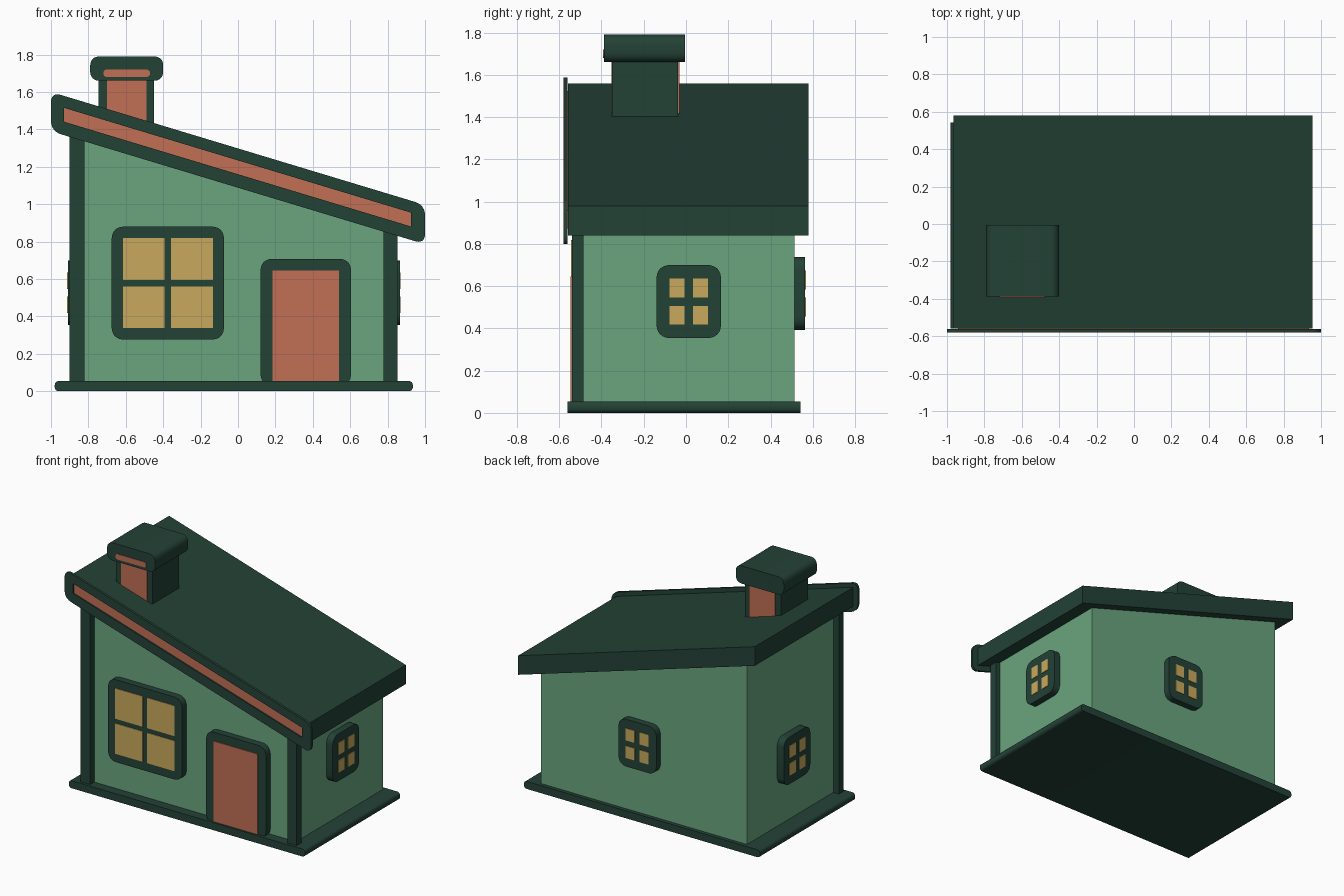
import bpy, bmesh
from math import radians
from mathutils import Vector, Matrix

cube = bpy.data.objects.get("Cube")
if cube:
    bpy.data.objects.remove(cube, do_unlink=True)


def material(name, rgb):
    m = bpy.data.materials.new(name)
    m.use_nodes = True
    m.diffuse_color = (*rgb, 1)
    m.node_tree.nodes["Principled BSDF"].inputs["Base Color"].default_value = (*rgb, 1)
    return m


DARK = material("dark green", (0.017, 0.054, 0.037))
GREEN = material("wall green", (0.145, 0.376, 0.212))
CLAY = material("terracotta", (0.533, 0.156, 0.091))
GLASS = material("warm yellow", (0.584, 0.397, 0.107))
SLOPE = 0.302


def rect(x0, x1, z0, z1):
    return [(x0, z0), (x1, z0), (x1, z1), (x0, z1)]


def slanted(x0, x1, low, high):
    """Parallelogram following the roof pitch; low and high are heights at x = 0."""
    return [(x0, low - SLOPE * x0), (x1, low - SLOPE * x1),
            (x1, high - SLOPE * x1), (x0, high - SLOPE * x0)]


def fillet(pts, r, steps=6):
    """Round every corner of a polygon with a quadratic arc."""
    pts = [Vector(p) for p in pts]
    out = []
    for i, p in enumerate(pts):
        a = p + (pts[i - 1] - p).normalized() * r
        b = p + (pts[(i + 1) % len(pts)] - p).normalized() * r
        c = p.lerp((a + b) / 2, 0.17)
        for k in range(steps + 1):
            t = k / steps
            out.append(a * (1 - t) ** 2 + c * 2 * t * (1 - t) + b * t * t)
    return out


def prism(name, outline, y0, y1, mat, turn=0, hole=None):
    """Extrude an x-z outline from y0 to y1, optionally as a ring, then turn about z."""
    bm = bmesh.new()
    loops = []
    for pts in [outline] + ([hole] if hole else []):
        loops.append([[bm.verts.new((p[0], y, p[1])) for p in pts] for y in (y0, y1)])
    n = len(outline)
    pairs = [tuple(lp) for lp in loops]
    if hole:
        pairs += [(loops[0][s], loops[1][s]) for s in (0, 1)]
    else:
        for lp in loops[0]:
            bm.faces.new(lp)
    for a, b in pairs:
        for i in range(n):
            j = (i + 1) % n
            bm.faces.new((a[i], a[j], b[j], b[i]))
    bmesh.ops.recalc_face_normals(bm, faces=bm.faces)
    bm.transform(Matrix.Rotation(radians(turn), 4, "Z"))
    mesh = bpy.data.meshes.new(name)
    bm.to_mesh(mesh)
    bm.free()
    mesh.materials.append(mat)
    ob = bpy.data.objects.new(name, mesh)
    bpy.context.collection.objects.link(ob)
    bpy.ops.object.select_all(action="DESELECT")
    ob.select_set(True)
    bpy.context.view_layer.objects.active = ob
    bpy.ops.object.shade_smooth_by_angle(angle=radians(30))
    return ob


def window(name, cx, cz, hw, hh, pw, ph, gap, front, back, turn=0):
    """Rounded frame with four panes standing slightly proud of it."""
    frame = fillet(rect(cx - hw, cx + hw, cz - hh, cz + hh), 0.06)
    prism(name + "_frame", frame, front, back, DARK, turn)
    for sx, side in ((-1, "left"), (1, "right")):
        for sz, row in ((-1, "lower"), (1, "upper")):
            xs = sorted((cx + sx * gap / 2, cx + sx * pw))
            zs = sorted((cz + sz * gap / 2, cz + sz * ph))
            prism(f"{name}_{row}_{side}_pane", rect(*xs, *zs),
                  front - 0.004, front + 0.005, GLASS, turn)


# Base, walls and corner posts
UNDER, TOP = 1.128, 1.268
prism("base", fillet(rect(-0.98, 0.935, 0, 0.055), 0.022), -0.56, 0.542, DARK)


def wall_outline(x0, x1):
    return [(x0, 0.02), (x1, 0.02), (x1, UNDER + 0.02 - SLOPE * x1), (x0, UNDER + 0.02 - SLOPE * x0)]


prism("walls", wall_outline(-0.855, 0.815), -0.49, 0.514, GREEN)
prism("left_corner_post", wall_outline(-0.9, -0.822), -0.54, -0.485, DARK)
prism("right_corner_post", wall_outline(0.778, 0.853), -0.54, -0.485, DARK)

# Roof slab and framed front trim
prism("roof", slanted(-0.965, 0.955, UNDER, TOP), -0.558, 0.58, DARK)
prism("roof_front_frame", fillet(slanted(-1, 1, 1.088, 1.298), 0.05), -0.58, -0.562, DARK,
      hole=fillet(slanted(-0.93, 0.925, 1.16, 1.234), 0.003))
prism("roof_front_inlay", slanted(-0.94, 0.935, 1.154, 1.24), -0.57, -0.55, CLAY)

# Chimney
prism("chimney_stack", rect(-0.745, -0.45, 1.3, 1.68), -0.35, -0.038, DARK)
for label, y in (("front", -0.353), ("back", -0.039)):
    prism(f"chimney_{label}_panel", rect(-0.7, -0.49, 1.35, 1.67), y, y + 0.009, CLAY)
prism("chimney_cap", fillet(rect(-0.79, -0.4, 1.66, 1.79), 0.045), -0.388, -0.005, DARK)
prism("chimney_cap_stripe", fillet(rect(-0.72, -0.47, 1.68, 1.72), 0.019), -0.392, -0.384, CLAY)

# Door
prism("door_frame", fillet(rect(0.12, 0.605, 0.03, 0.708), 0.06), -0.54, -0.485, DARK)
prism("door", rect(0.185, 0.54, 0.055, 0.645), -0.546, -0.537, CLAY)

# Windows on all four sides
window("front_window", -0.375, 0.578, 0.3, 0.302, 0.24, 0.24, 0.034, -0.54, -0.485)
small = (0.153, 0.173, 0.092, 0.109, 0.04)
window("left_side_window", 0.013, 0.527, *small, -0.866, -0.81, 90)
window("right_side_window", -0.013, 0.527, *small, -0.91, -0.85, -90)
window("back_window", 0, 0.565, *small, -0.563, -0.51, 180)
